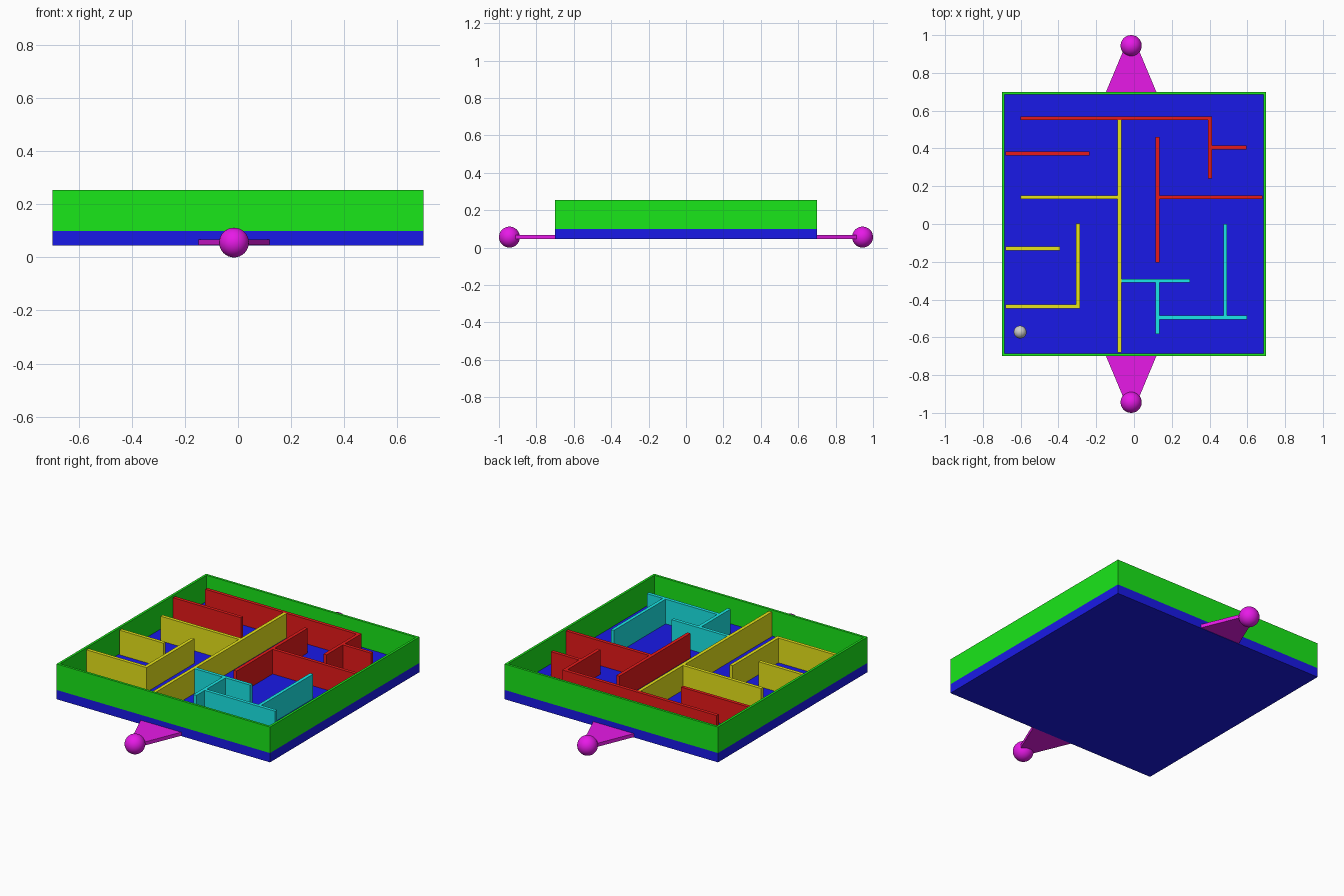
import bpy, bmesh
from mathutils import Matrix, Vector

if "Cube" in bpy.data.objects:
    bpy.data.objects.remove(bpy.data.objects["Cube"])

T = 0.02            # wall thickness
FLOOR, RIM, WALL = 0.10, 0.254, 0.246
CX = -0.015         # handle offset


def material(name, rgb):
    m = bpy.data.materials.new(name)
    m.diffuse_color = (*rgb, 1)
    m.use_nodes = True
    m.node_tree.nodes["Principled BSDF"].inputs["Base Color"].default_value = m.diffuse_color
    return m


def finish(name, bm, mat=None):
    bmesh.ops.recalc_face_normals(bm, faces=bm.faces[:])
    me = bpy.data.meshes.new(name)
    bm.to_mesh(me)
    bm.free()
    ob = bpy.data.objects.new(name, me)
    bpy.context.collection.objects.link(ob)
    if mat:
        me.materials.append(mat)
    return ob


def add_box(bm, x0, x1, y0, y1, z0, z1):
    mid = Vector((x0 + x1, y0 + y1, z0 + z1)) / 2
    bmesh.ops.create_cube(bm, size=1, matrix=Matrix.Translation(mid) @
                          Matrix.Diagonal((x1 - x0, y1 - y0, z1 - z0, 1)))


def prism(name, outline, z0, z1, mat, hole=None):
    bm = bmesh.new()
    bottom = bm.faces.new([bm.verts.new((x, y, z0)) for x, y in outline])
    ext = bmesh.ops.extrude_face_region(bm, geom=[bottom])["geom"]
    bmesh.ops.translate(bm, vec=(0, 0, z1 - z0),
                        verts=[v for v in ext if isinstance(v, bmesh.types.BMVert)])
    return finish(name, bm, mat)


def maze(name, runs, mat):
    # Each run is (axis, fixed coordinate, start, end)
    bm = bmesh.new()
    for axis, c, a, b in runs:
        if axis == "x":
            add_box(bm, a, b, c - T / 2, c + T / 2, FLOOR, WALL)
        else:
            add_box(bm, c - T / 2, c + T / 2, a, b, FLOOR, WALL)
    return finish(name, bm, mat)


def ball(name, pos, r, mat=None, seg=32):
    bm = bmesh.new()
    bmesh.ops.create_uvsphere(bm, u_segments=seg, v_segments=seg // 2, radius=r,
                              matrix=Matrix.Translation(pos))
    for f in bm.faces:
        f.smooth = True
    return finish(name, bm, mat)


blue = material("blue", (0.01, 0.01, 0.8))
green = material("green", (0.01, 0.8, 0.01))
red = material("red", (0.8, 0.01, 0.01))
yellow = material("yellow", (0.8, 0.78, 0.01))
cyan = material("cyan", (0.01, 0.8, 0.8))
magenta = material("magenta", (0.8, 0.01, 0.8))

# Base board
bm = bmesh.new()
add_box(bm, -0.7, 0.7, -0.7, 0.7, 0.045, FLOOR)
finish("base_board", bm, blue)

# Outer rim: square ring raised from an inset face
bm = bmesh.new()
add_box(bm, -0.7, 0.7, -0.7, 0.7, FLOOR, RIM)
caps = [f for f in bm.faces if abs(f.normal.z) > 0.5]
bmesh.ops.inset_individual(bm, faces=caps, thickness=T)
bmesh.ops.bridge_loops(bm, edges=[e for f in caps for e in f.edges])
bmesh.ops.delete(bm, geom=caps, context="FACES_ONLY")
finish("outer_rim", bm, green)

# Maze walls
maze("red_walls", [
    ("x", 0.56, -0.60, 0.41), ("y", 0.402, 0.24, 0.57), ("x", 0.405, 0.40, 0.595),
    ("x", 0.373, -0.68, -0.235), ("y", 0.125, -0.205, 0.46), ("x", 0.142, 0.125, 0.68)], red)
maze("yellow_walls", [
    ("y", -0.077, -0.68, 0.55), ("x", 0.142, -0.60, -0.077), ("x", -0.13, -0.68, -0.392),
    ("y", -0.297, -0.447, 0.002), ("x", -0.437, -0.68, -0.29)], yellow)
maze("cyan_walls", [
    ("x", -0.30, -0.067, 0.297), ("y", 0.125, -0.583, -0.29),
    ("x", -0.495, 0.125, 0.597), ("y", 0.483, -0.505, 0.0)], cyan)

# Handles: tapered tab and knob, front and back
for side, s in (("front", -1), ("back", 1)):
    prism(f"{side}_handle_tab", [(CX - 0.133, 0.7 * s), (CX + 0.133, 0.7 * s),
          (CX + 0.043, 0.915 * s), (CX - 0.043, 0.915 * s)], 0.047, 0.068, magenta)
    ball(f"{side}_handle_knob", (CX, 0.944 * s, 0.056), 0.056, magenta)

# Rolling marble
ball("marble", (-0.603, -0.572, FLOOR + 0.034), 0.034, seg=24)
